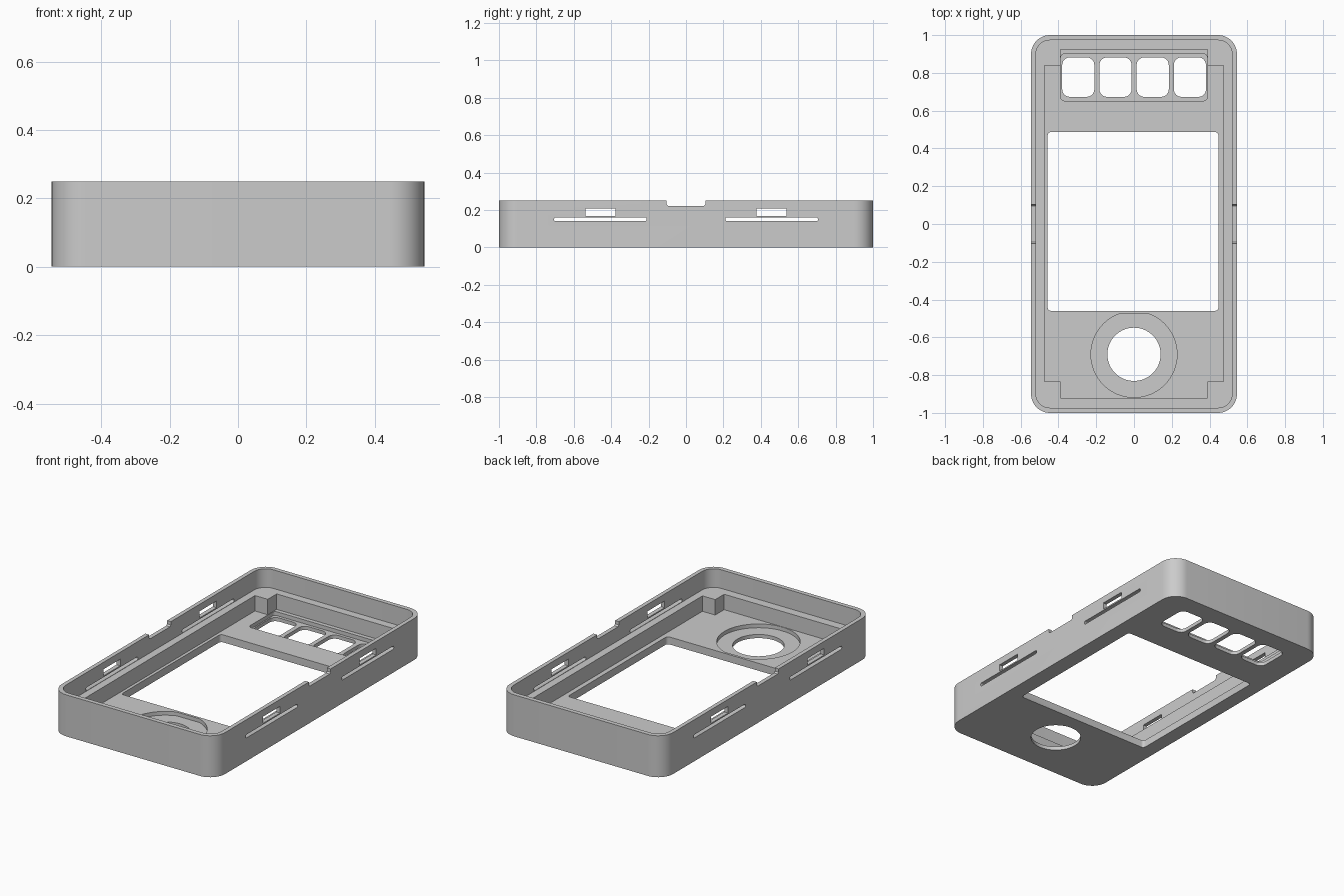
import bpy, bmesh
from math import cos, sin, pi, sqrt, radians

cube = bpy.data.objects.get("Cube")
if cube:
    bpy.data.objects.remove(cube)

grey = bpy.data.materials.new("light_grey_plastic")
grey.use_nodes = True
colour = (0.6, 0.6, 0.6, 1)
grey.diffuse_color = colour
grey.node_tree.nodes["Principled BSDF"].inputs["Base Color"].default_value = colour


def rounded(x0, x1, y0, y1, r=0.0, steps=10):
    """Counter-clockwise outline of a rectangle with rounded corners."""
    if r == 0:
        return [(x0, y0), (x1, y0), (x1, y1), (x0, y1)]
    centres = [(x1 - r, y1 - r), (x0 + r, y1 - r), (x0 + r, y0 + r), (x1 - r, y0 + r)]
    return [(cx + r * cos((q + i / steps) * pi / 2), cy + r * sin((q + i / steps) * pi / 2))
            for q, (cx, cy) in enumerate(centres) for i in range(steps + 1)]


def circle(cy, r, top=None, steps=64):
    """Circle outline, optionally flattened at y = top."""
    pts = [(r * cos(2 * pi * i / steps), cy + r * sin(2 * pi * i / steps)) for i in range(steps)]
    if top is None:
        return pts
    half = sqrt(r * r - (top - cy) ** 2)
    first = [p for p in pts if p[1] < top and p[0] >= 0]
    right = sorted(first, key=lambda p: p[1])
    left = [(-x, y) for x, y in reversed(right) if x > 0.001]
    return right + [(half, top), (-half, top)] + left


def prism(name, outline, low, high, axis="z"):
    """Extrude an outline along z, or a (y, z) outline along x."""
    bm = bmesh.new()
    place = (lambda p: (p[0], p[1], low)) if axis == "z" else (lambda p: (low, p[0], p[1]))
    face = bm.faces.new([bm.verts.new(place(p)) for p in outline])
    new = bmesh.ops.extrude_face_region(bm, geom=[face])["geom"]
    d = high - low
    bmesh.ops.translate(bm, vec=(0, 0, d) if axis == "z" else (d, 0, 0),
                        verts=[v for v in new if isinstance(v, bmesh.types.BMVert)])
    bmesh.ops.recalc_face_normals(bm, faces=bm.faces)
    mesh = bpy.data.meshes.new(name)
    bm.to_mesh(mesh)
    bm.free()
    mesh.materials.append(grey)
    obj = bpy.data.objects.new(name, mesh)
    bpy.context.collection.objects.link(obj)
    return obj


TOP, LEDGE, FLOOR, RECESS = 0.25, 0.138, 0.045, 0.022
ABOVE, BELOW = 0.4, -0.1
case = prism("case_shell", rounded(-0.545, 0.545, -1, 1, 0.1, 12), 0, TOP)

cutters = [
    # Upper cavity inside the rim, then the floor pocket that leaves corner posts
    prism("rim_cavity", rounded(-0.52, 0.52, -0.973, 0.973, 0.075, 12), LEDGE, ABOVE),
    prism("floor_pocket_wide", rounded(-0.475, 0.475, -0.835, 0.84), FLOOR, ABOVE),
    prism("floor_pocket_long", rounded(-0.39, 0.39, -0.92, 0.925), FLOOR, ABOVE),
    # Thinned areas around the buttons and the dial
    prism("button_recess", rounded(-0.388, 0.388, 0.652, 0.9, 0.02, 4), RECESS, 0.1),
    prism("dial_recess", circle(-0.69, 0.228, top=-0.475), RECESS, 0.1),
    # Openings through the face
    prism("dial_hole", circle(-0.69, 0.141), BELOW, 0.1),
    prism("screen_opening", rounded(-0.457, 0.447, -0.46, 0.487, 0.018, 4), BELOW, 0.1),
]
for i in range(4):
    cx = -0.295 + i * 0.197
    cutters.append(prism("button_hole", rounded(cx - 0.085, cx + 0.085, 0.673, 0.882, 0.04, 6),
                         BELOW, 0.1))

# Side wall openings, alike on both sides
for low, high in ((-0.6, -0.5), (0.5, 0.6)):
    notch = [(-0.095, 0.222), (0.095, 0.222), (0.103, 0.23), (0.105, 0.3),
             (-0.105, 0.3), (-0.103, 0.23)]
    cutters.append(prism("rim_notch", notch, low, high, "x"))
    for s in (-1, 1):
        cutters.append(prism("clip_window", rounded(s * 0.458 - 0.08, s * 0.458 + 0.08, 0.168, 0.208),
                             low, high, "x"))
        cutters.append(prism("side_slit", rounded(s * 0.458 - 0.247, s * 0.458 + 0.247,
                                                  0.14, 0.16, 0.008, 4), low, high, "x"))

# Carve the shell
bpy.context.view_layer.objects.active = case
for cutter in cutters:
    mod = case.modifiers.new(cutter.name, "BOOLEAN")
    mod.operation = "DIFFERENCE"
    mod.solver = "EXACT"
    mod.object = cutter
    bpy.ops.object.modifier_apply(modifier=mod.name)
    bpy.data.objects.remove(cutter)

bpy.ops.object.select_all(action="DESELECT")
case.select_set(True)
bpy.ops.object.shade_smooth_by_angle(angle=radians(30))
